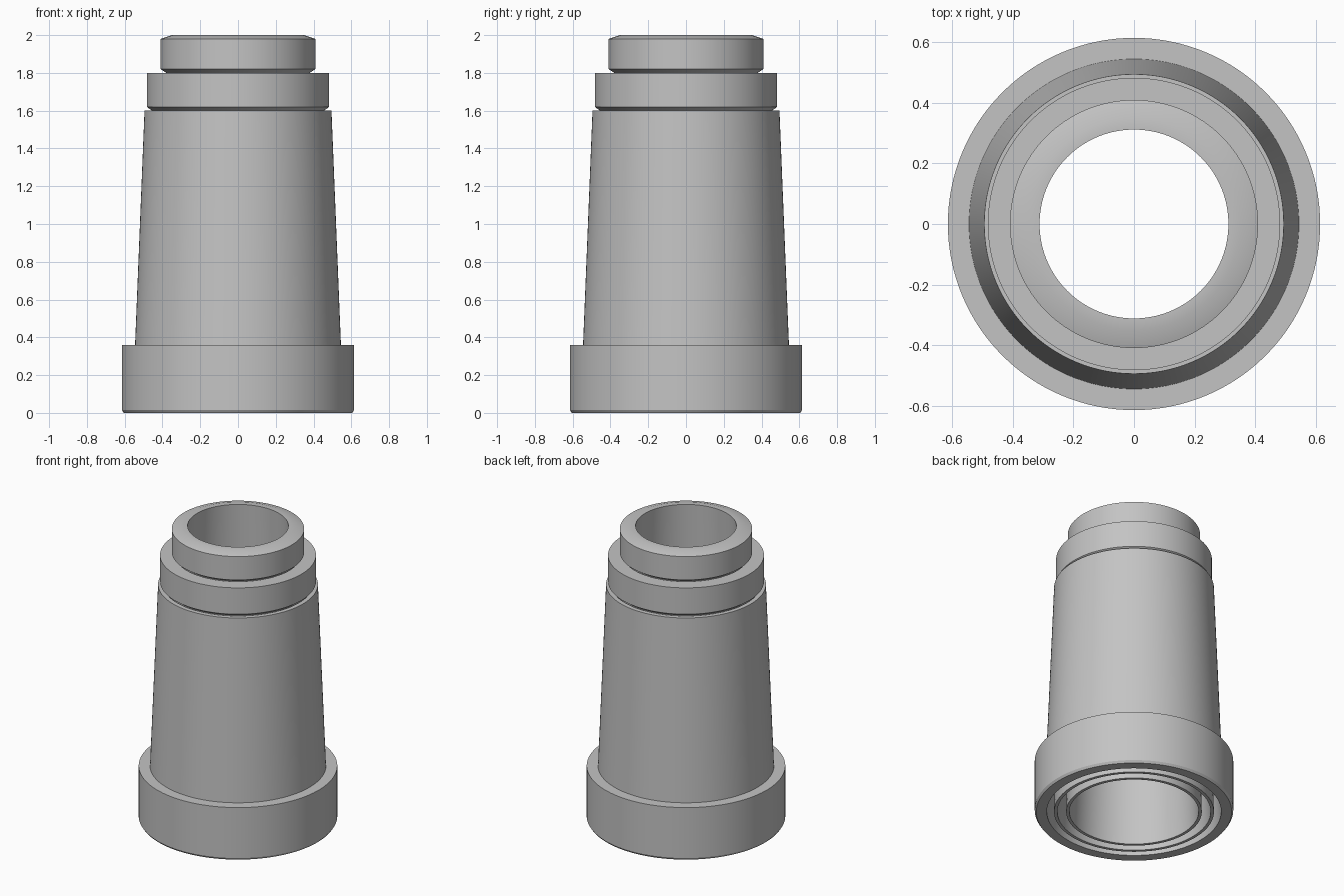
import bpy
import math

SEGMENTS = 128

cube = bpy.data.objects.get("Cube")
if cube:
    bpy.data.objects.remove(cube, do_unlink=True)

grey = bpy.data.materials.new("plain grey")
grey.use_nodes = True
colour = (0.55, 0.55, 0.55, 1)
grey.diffuse_color = colour
grey.node_tree.nodes["Principled BSDF"].inputs["Base Color"].default_value = colour


def lathe(name, profile):
    """Revolve a closed (radius, height) outline, listed counter-clockwise, about z."""
    n = len(profile)
    verts = []
    for i in range(SEGMENTS):
        a = math.tau * i / SEGMENTS
        verts += [(r * math.cos(a), r * math.sin(a), z) for r, z in profile]
    faces = []
    for i in range(SEGMENTS):
        here, there = i * n, (i + 1) % SEGMENTS * n
        for k in range(n):
            m = (k + 1) % n
            faces.append((here + k, there + k, there + m, here + m))
    mesh = bpy.data.meshes.new(name)
    mesh.from_pydata(verts, [], faces)
    mesh.materials.append(grey)
    obj = bpy.data.objects.new(name, mesh)
    bpy.context.collection.objects.link(obj)
    bpy.ops.object.select_all(action="DESELECT")
    obj.select_set(True)
    bpy.context.view_layer.objects.active = obj
    bpy.ops.object.shade_smooth_by_angle(angle=math.radians(30))
    return obj


# Outer sleeve: base collar with a tapered body
lathe("outer_sleeve", [
    (0.54, 0), (0.605, 0), (0.615, 0.015), (0.615, 0.36),
    (0.545, 0.36), (0.495, 1.6), (0.465, 1.6),
])

# Middle sleeve: tapered tube with an overhanging lip
lathe("middle_sleeve", [
    (0.475, 0), (0.495, 0), (0.455, 1.6), (0.483, 1.62),
    (0.483, 1.8), (0.39, 1.8),
])

# Inner sleeve: tapered tube with a softly domed lip and open bore
lathe("inner_sleeve", [
    (0.40, 0), (0.42, 0), (0.38, 1.8), (0.41, 1.82),
    (0.41, 1.98), (0.35, 2.0), (0.312, 2.0),
])
